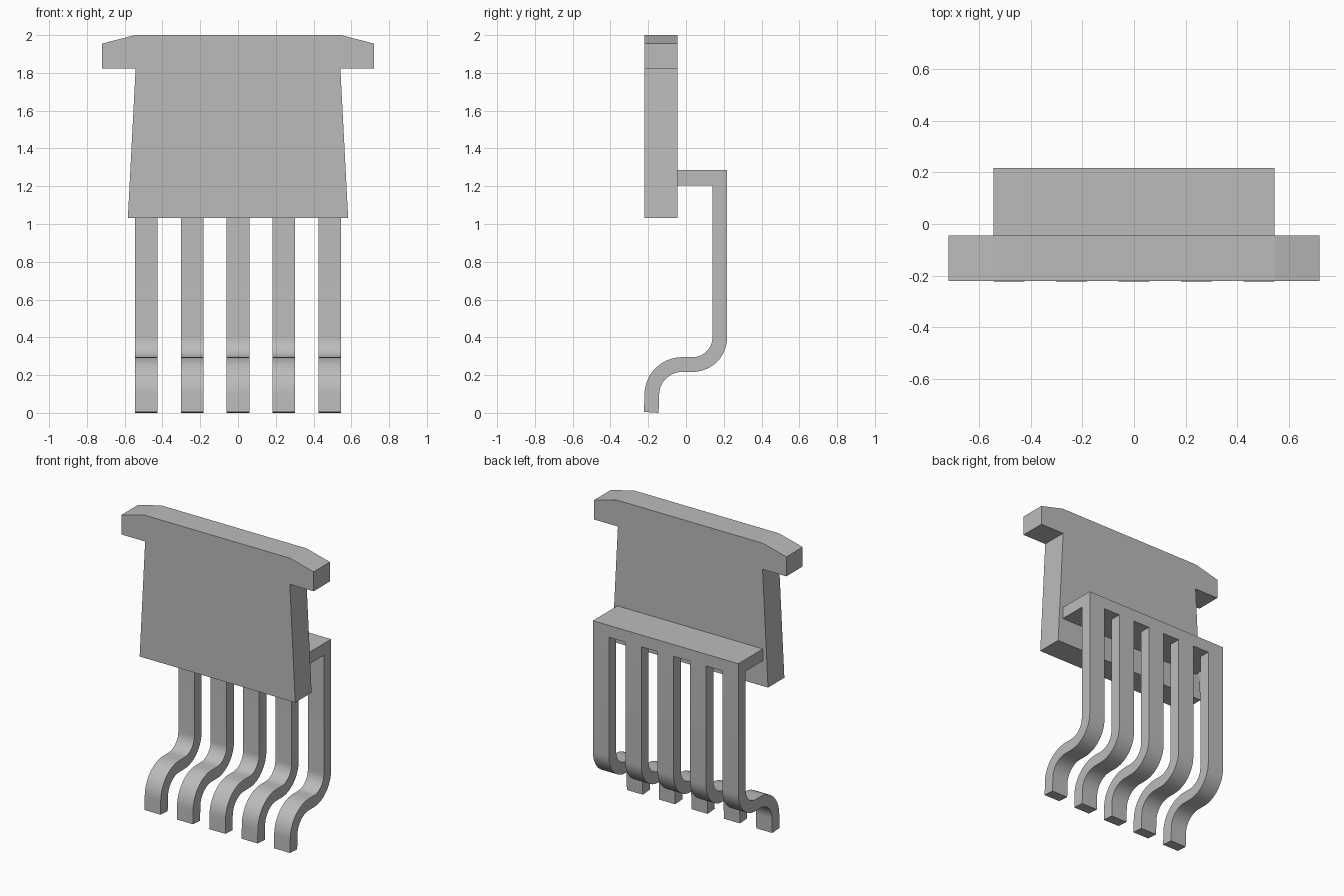
import bpy, bmesh, math

cube = bpy.data.objects.get("Cube")
if cube:
    bpy.data.objects.remove(cube, do_unlink=True)

grey = bpy.data.materials.new("light_grey")
colour = (0.5, 0.5, 0.5, 1)
grey.use_nodes = True
grey.diffuse_color = colour
grey.node_tree.nodes["Principled BSDF"].inputs["Base Color"].default_value = colour


def finish(name, bm):
    bmesh.ops.recalc_face_normals(bm, faces=bm.faces)
    mesh = bpy.data.meshes.new(name)
    bm.to_mesh(mesh)
    bm.free()
    mesh.materials.append(grey)
    ob = bpy.data.objects.new(name, mesh)
    bpy.context.collection.objects.link(ob)
    return ob


def prism(name, points, direction):
    """Extrude a closed 3D outline along a direction."""
    bm = bmesh.new()
    face = bm.faces.new([bm.verts.new(p) for p in points])
    ext = bmesh.ops.extrude_face_region(bm, geom=[face])
    verts = [g for g in ext["geom"] if isinstance(g, bmesh.types.BMVert)]
    bmesh.ops.translate(bm, verts=verts, vec=direction)
    return finish(name, bm)


def arc(cy, cz, r, start, end, steps=14):
    angles = [math.radians(start + (end - start) * i / steps) for i in range(steps + 1)]
    return [(cy + r * math.cos(a), cz + r * math.sin(a)) for a in angles]


# Flat front plate with two shoulder tabs
FRONT, BACK = -0.22, -0.045
half = [(0.545, 2), (0.72, 1.955), (0.72, 1.823), (0.542, 1.823), (0.583, 1.033)]
outline = half + [(-x, z) for x, z in reversed(half)]
prism("front_plate", [(x, FRONT, z) for x, z in outline], (0, BACK - FRONT, 0))

# Bent strip: bridge, upright, then an S bend down to the feet
WIDTH, SLOT_TOP, LEG, PITCH = 1.09, 1.205, 0.12, 0.2425
profile = [(BACK, SLOT_TOP), (BACK, 1.285), (0.218, 1.285)]
profile += arc(0.035, 0.4, 0.183, 0, -90)
profile += arc(-0.02, 0.095, 0.122, 90, 180)
profile += [(-0.145, 0), (-0.222, 0.005)]
profile += arc(-0.02, 0.095, 0.2, 180, 90)
profile += arc(0.035, 0.4, 0.105, -90, 0)
profile += [(0.14, SLOT_TOP)]
legs = prism("bridge_and_legs", [(-WIDTH / 2, y, z) for y, z in profile], (WIDTH, 0, 0))

# Slots between the five legs
gap = PITCH - LEG
for i in range(4):
    x = (i - 1.5) * PITCH - gap / 2
    corners = [(x, -0.4, -0.1), (x, 0.4, -0.1), (x, 0.4, SLOT_TOP), (x, -0.4, SLOT_TOP)]
    cutter = prism("slot_cutter", corners, (gap, 0, 0))
    cutter.hide_render = True
    mod = legs.modifiers.new("slot", "BOOLEAN")
    mod.operation = "DIFFERENCE"
    mod.solver = "EXACT"
    mod.object = cutter
    bpy.context.view_layer.objects.active = legs
    bpy.ops.object.modifier_apply(modifier=mod.name)
    bpy.data.objects.remove(cutter, do_unlink=True)

# Smooth the bends, keep the edges sharp
bpy.ops.object.select_all(action="DESELECT")
legs.select_set(True)
bpy.context.view_layer.objects.active = legs
bpy.ops.object.shade_smooth_by_angle(angle=math.radians(30))
